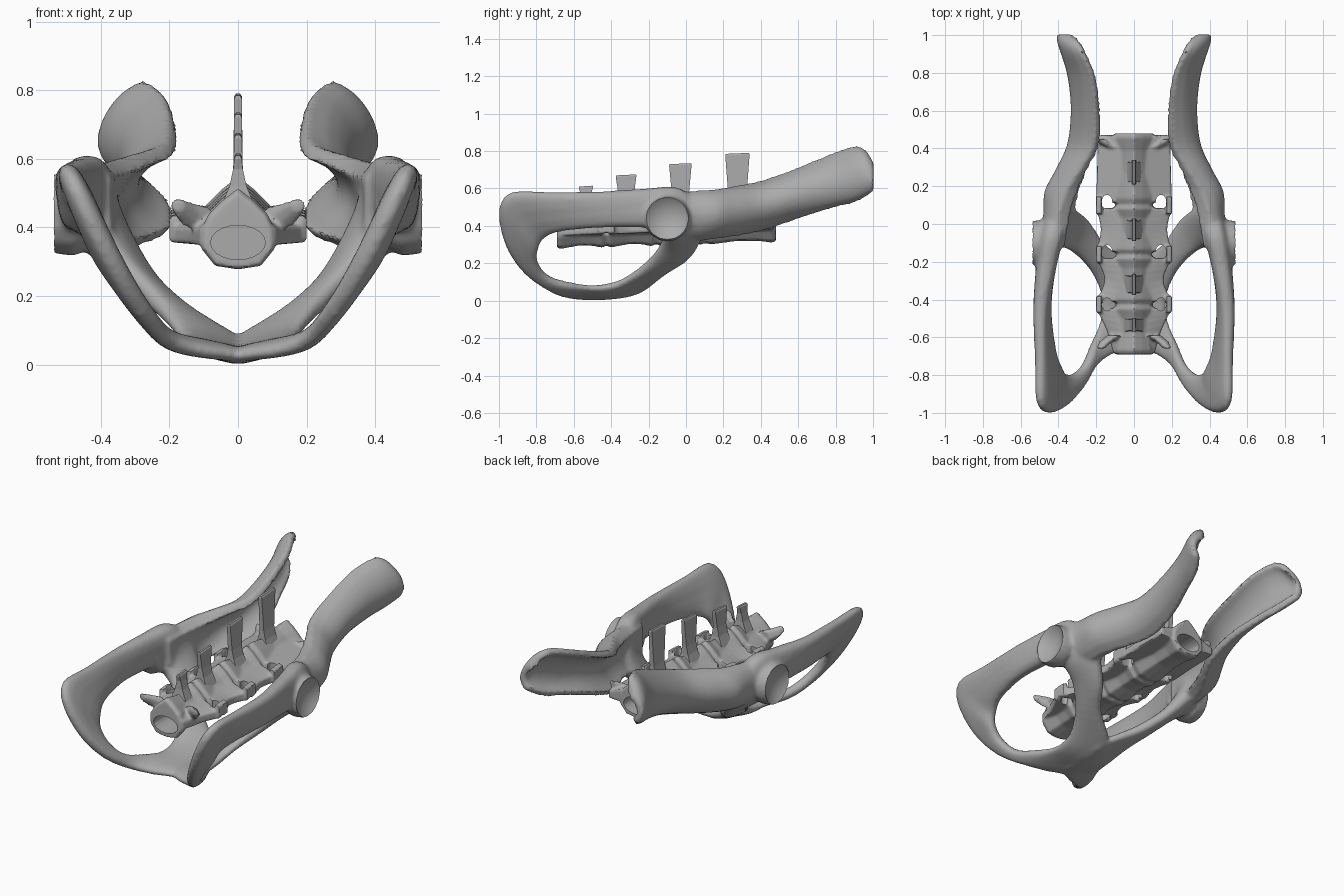
import bpy, bmesh, math
from mathutils import Vector

cube = bpy.data.objects.get("Cube")
if cube:
    bpy.data.objects.remove(cube, do_unlink=True)

bone = bpy.data.materials.new("bone grey")
bone.use_nodes = True
GREY = (0.41, 0.41, 0.41, 1)
bone.diffuse_color = GREY
bone.node_tree.nodes["Principled BSDF"].inputs["Base Color"].default_value = GREY


def loft(bm, sections, closed=False):
    """Skin a row of equal outlines, capped at the ends unless it is a loop."""
    rows = [[bm.verts.new(p) for p in s] for s in sections]
    n = len(rows[0])
    faces = []
    for i in range(len(rows) - (0 if closed else 1)):
        a, b = rows[i], rows[(i + 1) % len(rows)]
        for j in range(n):
            k = (j + 1) % n
            faces.append(bm.faces.new((a[j], a[k], b[k], b[j])))
    if not closed:
        faces += [bm.faces.new(rows[0]), bm.faces.new(rows[-1])]
    bmesh.ops.recalc_face_normals(bm, faces=faces)


def spline(rows, steps, closed=False):
    """Smooth interpolation through rows of numbers."""
    out, n = [], len(rows)
    pick = (lambda i: rows[i % n]) if closed else (lambda i: rows[max(0, min(n - 1, i))])
    for i in range(n if closed else n - 1):
        for s in range(steps):
            t = s / steps
            out.append([0.5 * (2 * b + (c - a) * t + (2 * a - 5 * b + 4 * c - d) * t ** 2
                               + (3 * b - a - 3 * c + d) * t ** 3)
                        for a, b, c, d in zip(*[pick(i + k) for k in (-1, 0, 1, 2)])])
    return out if closed else out + [list(rows[-1])]


def make(name, bm):
    mesh = bpy.data.meshes.new(name)
    bm.to_mesh(mesh)
    bm.free()
    obj = bpy.data.objects.new(name, mesh)
    bpy.context.collection.objects.link(obj)
    mesh.materials.append(bone)
    return obj


def finish(obj, voxel, smooth, cutter):
    """Mirror, fuse and soften the parts, then cut the hollows."""
    obj.modifiers.new("mirror", 'MIRROR').use_mirror_merge = False
    fuse = obj.modifiers.new("fuse", 'REMESH')
    fuse.mode, fuse.voxel_size = 'VOXEL', voxel
    soft = obj.modifiers.new("soften", 'SMOOTH')
    soft.factor, soft.iterations = 0.5, smooth
    cut = obj.modifiers.new("hollow", 'BOOLEAN')
    cut.operation, cut.object, cut.solver = 'DIFFERENCE', cutter, 'EXACT'
    bpy.ops.object.select_all(action='DESELECT')
    obj.select_set(True)
    bpy.context.view_layer.objects.active = obj
    for m in list(obj.modifiers):
        bpy.ops.object.modifier_apply(modifier=m.name)
    bpy.data.objects.remove(cutter, do_unlink=True)
    bpy.ops.object.shade_smooth_by_angle(angle=math.radians(40))


# Hip ring: outer edge xyz, hole edge xyz, thickness
ring = [
    (.50, -.45, .585, .47, -.45, .39, .09),
    (.505, -.72, .58, .43, -.67, .37, .08),
    (.505, -.93, .58, .39, -.76, .33, .08),
    (.46, -1.0, .49, .37, -.79, .27, .08),
    (.37, -.97, .31, .32, -.79, .20, .07),
    (.275, -.87, .155, .26, -.73, .125, .06),
    (.18, -.73, .055, .21, -.60, .085, .055),
    (-.03, -.60, .02, .18, -.51, .07, .05),
    (-.03, -.42, .02, .17, -.42, .075, .06),
    (-.03, -.25, .05, .19, -.33, .11, .06),
    (.15, -.11, .15, .25, -.22, .19, .07),
    (.26, .035, .25, .34, -.14, .29, .08),
    (.38, .10, .45, .42, -.12, .35, .13),
    (.42, -.03, .60, .46, -.14, .39, .13),
    (.46, -.22, .60, .47, -.22, .39, .11),
]
sections = []
path = spline(ring, 4, closed=True)
mids = [(Vector(r[:3]) + Vector(r[3:6])) / 2 for r in path]
for i, r in enumerate(path):
    half = (Vector(r[:3]) - Vector(r[3:6])) / 2
    along = mids[(i + 1) % len(mids)] - mids[i - 1]
    side = half.cross(along).normalized() * r[6] / 2
    outline = []
    for k in range(14):
        c, s = math.cos(k * math.tau / 14), math.sin(k * math.tau / 14)
        outline.append(mids[i] + half * math.copysign(abs(c) ** .8, c)
                       + side * math.copysign(abs(s) ** .7, s))
    sections.append(outline)
bm = bmesh.new()
loft(bm, sections, closed=True)

# Ilium blade, a trough open to the midline:
# y, upper lip xz, outer wall x, lower lip xz, thickness
blade = [
    (-.12, .43, .58, .50, .43, .36, .13),
    (.05, .40, .59, .48, .38, .32, .13),
    (.17, .36, .60, .475, .35, .33, .13),
    (.28, .29, .62, .42, .29, .345, .09),
    (.42, .21, .65, .355, .22, .375, .06),
    (.60, .20, .715, .335, .22, .435, .05),
    (.78, .22, .79, .35, .27, .49, .045),
    (.90, .27, .83, .385, .31, .52, .045),
    (.96, .30, .81, .405, .34, .55, .045),
    (1.005, .34, .74, .41, .37, .58, .04),
]
sections = []
for y, ux, uz, fx, lx, lz, t in spline(blade, 4):
    outer, inner = [], []
    for k in range(11):
        s = k / 10
        arch = (4 * s * (1 - s)) ** .7
        x = ux + (lx - ux) * s + arch * (fx - (ux + lx) / 2)
        z = uz + (lz - uz) * s
        outer.append((x, y, z))
        inner.append((x - t * (.5 + .5 * arch), y, z + (.5 - s) * -.07))
    sections.append(outer + inner[::-1])
loft(bm, sections)

# Hip socket rim and the shallow hollow cut into it
HIP = Vector((.47, -.1, .44))
loft(bm, [[(x, HIP.y + r * math.cos(k * math.tau / 16), HIP.z + r * math.sin(k * math.tau / 16))
           for k in range(16)] for x, r in ((.40, .09), (.48, .125), (.545, .115))])
hip = make("pelvis", bm)
bm = bmesh.new()
for side in (-1, 1):
    ball = bmesh.ops.create_uvsphere(bm, u_segments=24, v_segments=16, radius=.18)["verts"]
    bmesh.ops.translate(bm, verts=ball, vec=(side * .675, HIP.y, HIP.z))
socket = make("socket_cutter", bm)
socket.hide_render = True
finish(hip, .012, 6, socket)


def centre(y):
    """Height of the column, rising gently to the back."""
    return .38 + .03 * y


# Vertebrae: ends, wing half-widths at back, middle and front
vertebrae = [(.48, .105, .19, .195, .20), (.095, -.155, .20, .175, .20),
             (-.17, -.42, .20, .155, .20), (-.435, -.69, .20, .145, .11)]
half = [(0, -.08), (.065, -.07), (.105, -.02), (.10, .04), (.085, .075), (.045, .115)]
right = half + [(0, .15)]
outline = right + [(-x, z) for x, z in right[-2:0:-1]]
bm = bmesh.new()
for y0, y1, *wing in vertebrae:
    body = [(y0 + (y1 - y0) * t, f) for t, f in
            ((0, .97), (.06, 1.04), (.25, .9), (.55, .86), (.92, 1.04), (1, .95))]
    loft(bm, [[(x * f, y, centre(y) + z * f) for x, z in outline] for y, f in body])
    for s in (-1, 1):
        rows = spline([(y0 - .01, wing[0]), ((y0 + y1) / 2, wing[1]), (y1 + .01, wing[2])], 4)
        loft(bm, [[(s * .06, y, centre(y) - .02), (s * w, y, centre(y) - .01),
                   (s * w, y, centre(y) + .035), (s * .06, y, centre(y) + .08)] for y, w in rows])
        # Joint links between neighbours
        if y1 > -.6:
            loft(bm, [[(s * (.185 + a), y, centre(y) + .025 + b) for a, b in
                       ((-.015, -.03), (.015, -.03), (.015, .04), (-.015, .05))]
                      for y in (y1 + .04, y1 - .05)])
# Raised spurs at both ends of the column
for s in (-1, 1):
    for y, tip in ((.40, .45), (-.59, -.66)):
        loft(bm, [[(s * (x + r * math.cos(k)), yy, z + r * math.sin(k)) for k in range(6)]
                  for x, yy, z, r in ((.10, y, .42, .045), (.15, (y + tip) / 2, .44, .036),
                                      (.178, tip, .465, .022))])
spine = make("vertebral_column", bm)
spine_cut = bmesh.new()
# Openings at the joints and the canal
for y in (.12, -.145, -.425):
    for s in (-1, 1):
        loft(spine_cut, [[(s * .143 + .028 * math.cos(k * math.tau / 12),
                           y + .035 * math.sin(k * math.tau / 12), z)
                          for k in range(12)] for z in (.2, .6)])
for y0, y1 in ((.3, .6), (-.8, -.5)):
    loft(spine_cut, [[(.08 * math.cos(k * math.tau / 20), y,
                       centre(y0) + .05 * math.sin(k * math.tau / 20))
                      for k in range(20)] for y in (y0, y1)])
openings = make("opening_cutter", spine_cut)
openings.hide_render = True
finish(spine, .008, 2, openings)

# Upright plates along the back, flared at the root and wider at the top
for i, (y, top, wide) in enumerate([(.275, .785, .13), (-.03, .73, .12),
                                    (-.32, .67, .11), (-.535, .61, .075)]):
    bm = bmesh.new()
    loft(bm, [[(-t, y - w, z), (t, y - w, z), (t, y + w, z + e), (-t, y + w, z + e)]
              for z, w, t, e in ((.46, wide * .45, .05, 0), (.52, wide * .38, .025, 0),
                                 (.57, wide * .38, .014, 0), (top - .01, wide * .5, .011, .008),
                                 (top, wide * .48, .006, .005))])
    make("spinous_plate_%d" % (i + 1), bm)
